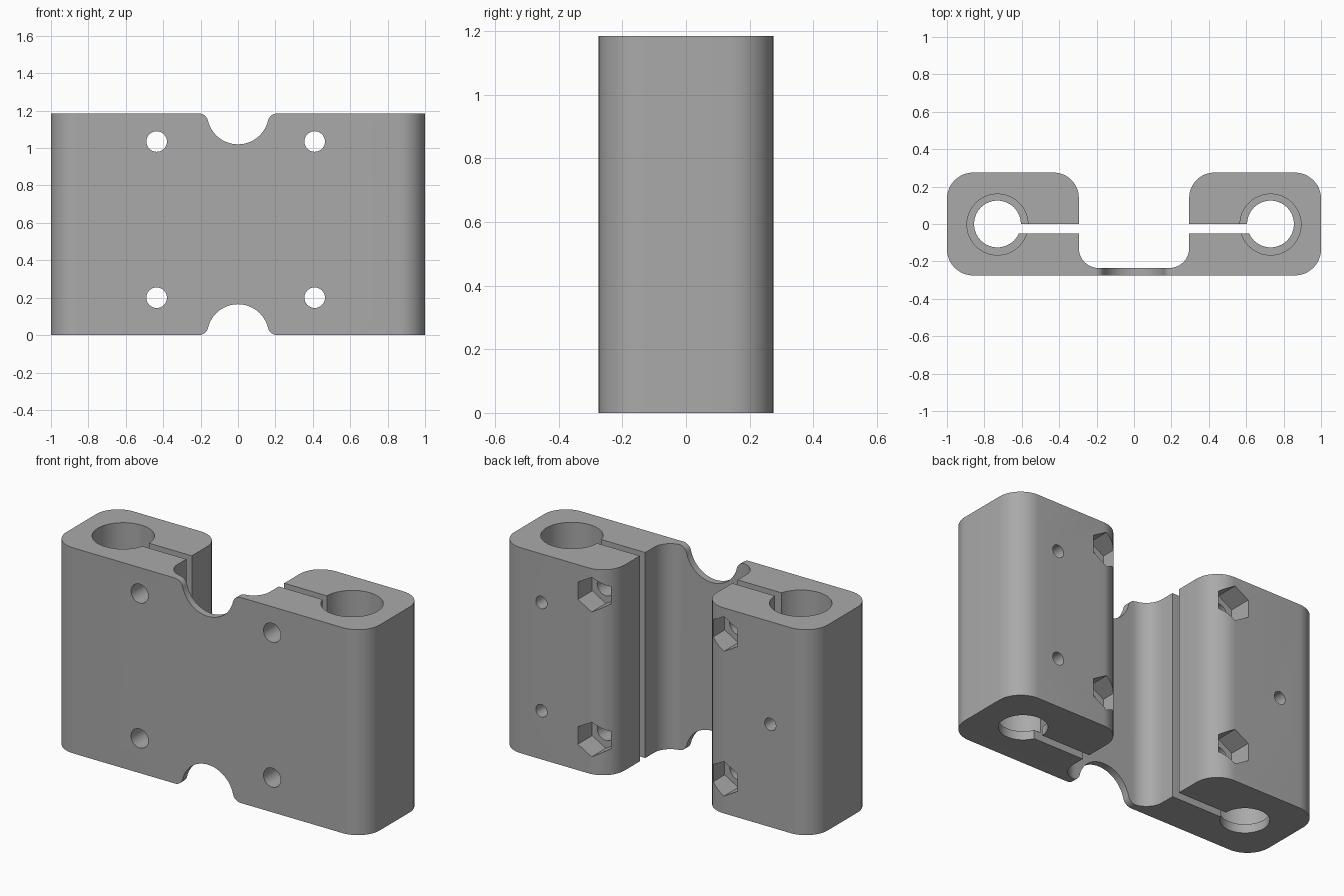
import bpy, bmesh, math
from mathutils import Matrix

if "Cube" in bpy.data.objects:
    bpy.data.objects.remove(bpy.data.objects["Cube"])

H = 1.185          # height
D = 0.275          # half depth
BORE_X = 0.73

grey = bpy.data.materials.new("grey")
grey.diffuse_color = (0.40, 0.40, 0.40, 1)
grey.use_nodes = True
grey.node_tree.nodes["Principled BSDF"].inputs["Base Color"].default_value = grey.diffuse_color


def arc(cx, cy, r, a0, a1, n=12):
    return [(cx + r * math.cos(math.radians(a0 + (a1 - a0) * i / n)),
             cy + r * math.sin(math.radians(a0 + (a1 - a0) * i / n))) for i in range(n + 1)]


def prism(name, pts, depth, matrix=Matrix()):
    """Extrude a flat outline along its local z, then place it."""
    bm = bmesh.new()
    face = bm.faces.new([bm.verts.new((x, y, 0)) for x, y in pts])
    ext = bmesh.ops.extrude_face_region(bm, geom=[face])
    bmesh.ops.translate(bm, vec=(0, 0, depth),
                        verts=[v for v in ext["geom"] if isinstance(v, bmesh.types.BMVert)])
    bmesh.ops.recalc_face_normals(bm, faces=bm.faces)
    bm.transform(matrix)
    bmesh.ops.recalc_face_normals(bm, faces=bm.faces)
    mesh = bpy.data.meshes.new(name)
    bm.to_mesh(mesh)
    bm.free()
    mesh.materials.append(grey)
    obj = bpy.data.objects.new(name, mesh)
    bpy.context.collection.objects.link(obj)
    return obj


def cut(pts, depth, matrix):
    """Remove a prism from the body."""
    cutter = prism("cutter", pts, depth, matrix)
    cutter.hide_render = True
    mod = body.modifiers.new("cut", 'BOOLEAN')
    mod.operation, mod.solver, mod.object = 'DIFFERENCE', 'EXACT', cutter
    bpy.context.view_layer.objects.active = body
    bpy.ops.object.modifier_apply(modifier=mod.name)
    bpy.data.objects.remove(cutter)


def ring(r, n=48):
    return arc(0, 0, r, 0, 360, n)[:-1]


def along_y(x, y, z):
    """Local z points to +y, local y points down."""
    return Matrix.Translation((x, y, z)) @ Matrix.Rotation(-math.pi / 2, 4, 'X')


# Clamp body: right half outline, from the web round to the middle
half = [(0.19, -0.235)]
half = arc(0.19, -0.13, 0.105, -90, 0)                      # fillet from web
half += [(0.295, -0.05), (0.66, -0.05), (0.66, 0.0), (0.295, 0.0)]   # clamp slot
half += arc(0.295 + 0.135, D - 0.135, 0.135, 180, 90)       # inner back corner
half += arc(1 - 0.14, D - 0.14, 0.14, 90, 0)                # outer back corner
half += arc(1 - 0.14, -D + 0.14, 0.14, 0, -90)              # outer front corner
body = prism("clamp_body", half + [(-x, y) for x, y in reversed(half)], H)

# Stepped bores with a narrow lip at the bottom
for s in (-1, 1):
    cut(ring(0.125, 64), H + 0.4, Matrix.Translation((s * BORE_X, 0, -0.2)))
    cut(ring(0.163, 64), H, Matrix.Translation((s * BORE_X, -0.003, 0.05)))

# Rounded notches in the top and bottom of the web
R, F = 0.165, 0.05
xc = math.sqrt((R + F) ** 2 - F ** 2)
t = math.degrees(math.atan2(F, xc))
side = arc(xc, -F, F, 90, 180 - t, 8)
notch = [(xc, 0.1)] + side + arc(0, 0, R, -t, -180 + t, 32)[1:-1]
notch += [(-x, y) for x, y in reversed(side)] + [(-xc, 0.1)]
for z, flip in ((H, -1), (0, 1)):
    cut([(x, y * flip) for x, y in notch], 0.15, along_y(0, -0.35, z))

# Bolt holes with hexagonal nut pockets at the back
hexagon = arc(0, 0, 0.1, 30, 390, 6)[:-1]
for x in (-0.435, 0.41):
    for z in (0.2, 1.035):
        cut(ring(0.055, 32), 1, along_y(x, -0.5, z))
        cut(hexagon, 0.5, along_y(x, D - 0.13, z))

# Set screw holes from the back into the bores
for x, z in ((BORE_X, 0.28), (BORE_X, 0.905), (-BORE_X, H / 2)):
    cut(ring(0.036, 24), 0.5, along_y(x, 0.02, z))

bpy.ops.object.select_all(action='DESELECT')
body.select_set(True)
bpy.context.view_layer.objects.active = body
bpy.ops.object.shade_smooth_by_angle(angle=math.radians(30))
